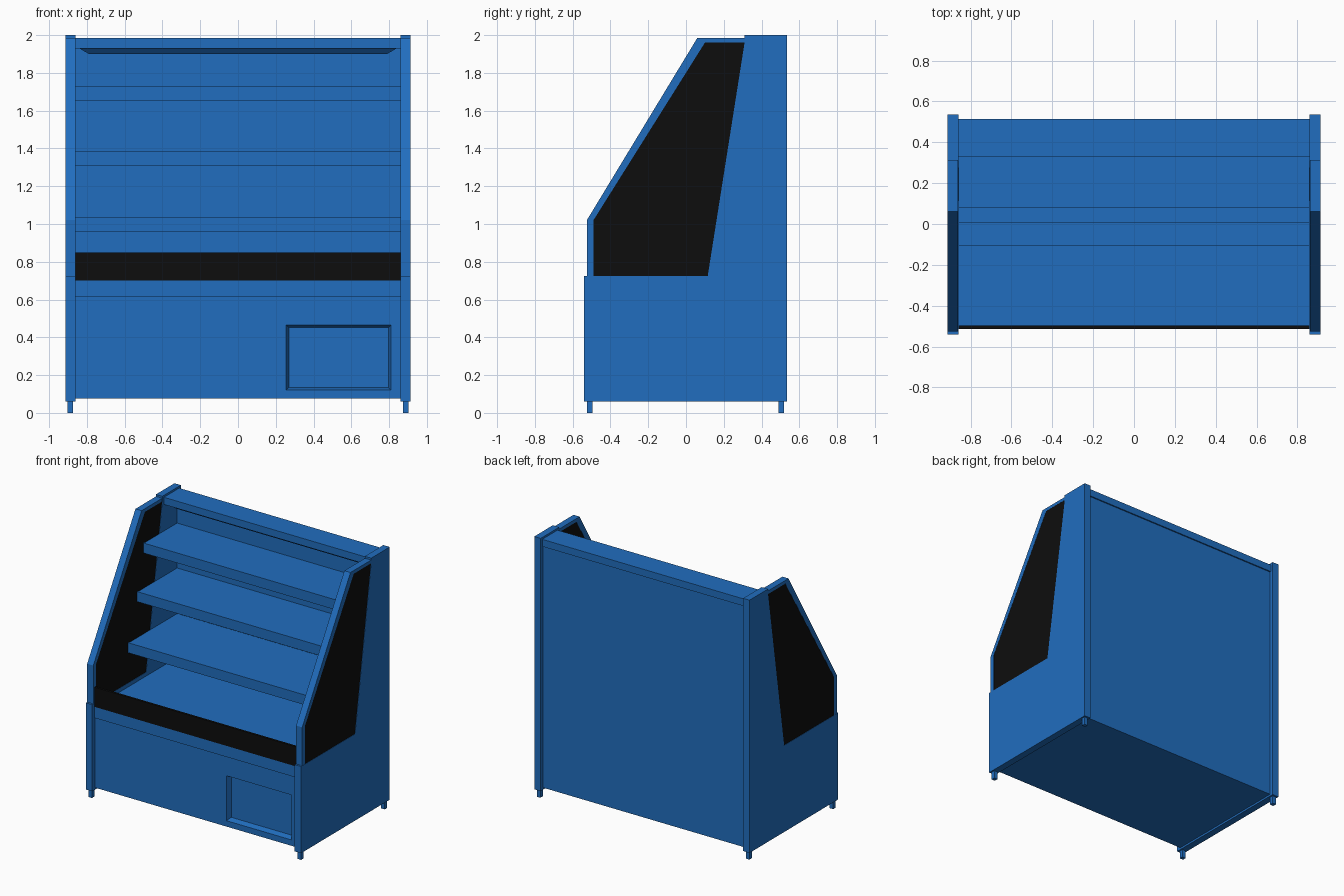
import bpy
import bmesh
from mathutils import Vector

if "Cube" in bpy.data.objects:
    bpy.data.objects.remove(bpy.data.objects["Cube"], do_unlink=True)


def make_material(name, rgb, roughness):
    mat = bpy.data.materials.new(name)
    mat.use_nodes = True
    mat.diffuse_color = (*rgb, 1)
    shader = mat.node_tree.nodes["Principled BSDF"]
    shader.inputs["Base Color"].default_value = (*rgb, 1)
    shader.inputs["Roughness"].default_value = roughness
    return mat


BLUE = make_material("blue_metal", (0.015, 0.155, 0.52), 0.6)
BLACK = make_material("black_glass", (0.004, 0.004, 0.004), 0.5)


def finish(name, bm, mat):
    bmesh.ops.recalc_face_normals(bm, faces=bm.faces)
    mesh = bpy.data.meshes.new(name)
    bm.to_mesh(mesh)
    bm.free()
    mesh.materials.append(mat)
    obj = bpy.data.objects.new(name, mesh)
    bpy.context.collection.objects.link(obj)
    return obj


def box_mesh(x, y, z):
    bm = bmesh.new()
    bmesh.ops.create_cube(bm, size=1)
    for v in bm.verts:
        v.co = [lo + (c + 0.5) * (hi - lo) for c, (lo, hi) in zip(v.co, (x, y, z))]
    return bm


def box(name, x, y, z, mat=BLUE):
    return finish(name, box_mesh(x, y, z), mat)


def side_profile(name, outline, x_in, x_out, side, mat):
    """Extrude a (y, z) outline across the thickness of a side wall."""
    bm = bmesh.new()
    face = bm.faces.new([bm.verts.new((side * x_in, y, z)) for y, z in outline])
    grown = bmesh.ops.extrude_face_region(bm, geom=[face])["geom"]
    verts = [g for g in grown if isinstance(g, bmesh.types.BMVert)]
    bmesh.ops.translate(bm, verts=verts, vec=(side * (x_out - x_in), 0, 0))
    return finish(name, bm, mat)


INNER, OUTER = 0.86, 0.914
WIDTH = (-INNER, INNER)

# Side walls: solid panel, sloping frame, dark window and feet
panel = [(-0.54, 0.06), (0.535, 0.06), (0.535, 2), (0.31, 2),
         (0.31, 1.96), (0.115, 0.725), (-0.54, 0.725)]
frame = [(-0.525, 0.725), (-0.49, 0.725), (-0.49, 1.02), (0.1, 1.96),
         (0.31, 1.96), (0.31, 1.985), (0.06, 1.985), (-0.525, 1.02)]
window = [(-0.49, 0.725), (0.115, 0.725), (0.31, 1.96), (0.1, 1.96), (-0.49, 1.02)]
for label, side in (("left", 1), ("right", -1)):
    side_profile(label + "_side_panel", panel, INNER, OUTER, side, BLUE)
    side_profile(label + "_window_frame", frame, INNER + 0.001, OUTER - 0.001, side, BLUE)
    side_profile(label + "_side_window", window, INNER + 0.002, OUTER - 0.002, side, BLACK)
    for end, y in (("front", -0.51), ("back", 0.505)):
        x = side * 0.888
        box(f"{label}_{end}_foot", (x - 0.015, x + 0.015), (y - 0.015, y + 0.015), (0, 0.07))

# Lower cabinet with a recessed access panel in its front
bm = box_mesh(WIDTH, (-0.505, 0.505), (0.075, 0.695))
for axis, cuts in ((Vector((1, 0, 0)), (0.255, 0.81)), (Vector((0, 0, 1)), (0.12, 0.465))):
    for cut in cuts:
        bmesh.ops.bisect_plane(bm, geom=bm.verts[:] + bm.edges[:] + bm.faces[:],
                               plane_co=axis * cut, plane_no=axis)
bmesh.ops.recalc_face_normals(bm, faces=bm.faces)
recess = min(bm.faces, key=lambda f: (f.calc_center_median() - Vector((0.53, -0.505, 0.29))).length)
bmesh.ops.inset_individual(bm, faces=[recess], thickness=0.02, depth=-0.04)
finish("lower_cabinet", bm, BLUE)

# Front rail and the low dark guard above it
box("front_rail", WIDTH, (-0.515, -0.44), (0.615, 0.7))
box("front_guard", WIDTH, (-0.515, -0.497), (0.7, 0.85), BLACK)

# Back wall and top canopy
box("back_wall", WIDTH, (0.49, 0.505), (0.69, 1.935))
box("top_canopy", WIDTH, (0.33, 0.515), (1.93, 1.985))

# Tapered lamp housing under the canopy
bm = box_mesh((-0.84, 0.84), (0.345, 0.485), (1.9, 1.93))
for v in bm.verts:
    if v.co.z < 1.91:
        v.co.x *= 0.94
        v.co.y += 0.03 if v.co.y < 0.4 else -0.03
finish("lamp_housing", bm, BLUE)

# Shelves get deeper towards the bottom, each with a front price rail
for name, front, top in (("lower", -0.105, 1.035), ("middle", 0.005, 1.385), ("upper", 0.08, 1.73)):
    box(name + "_shelf", WIDTH, (front + 0.012, 0.49), (top - 0.07, top - 0.004))
    box(name + "_shelf_rail", WIDTH, (front, front + 0.012), (top - 0.077, top))
